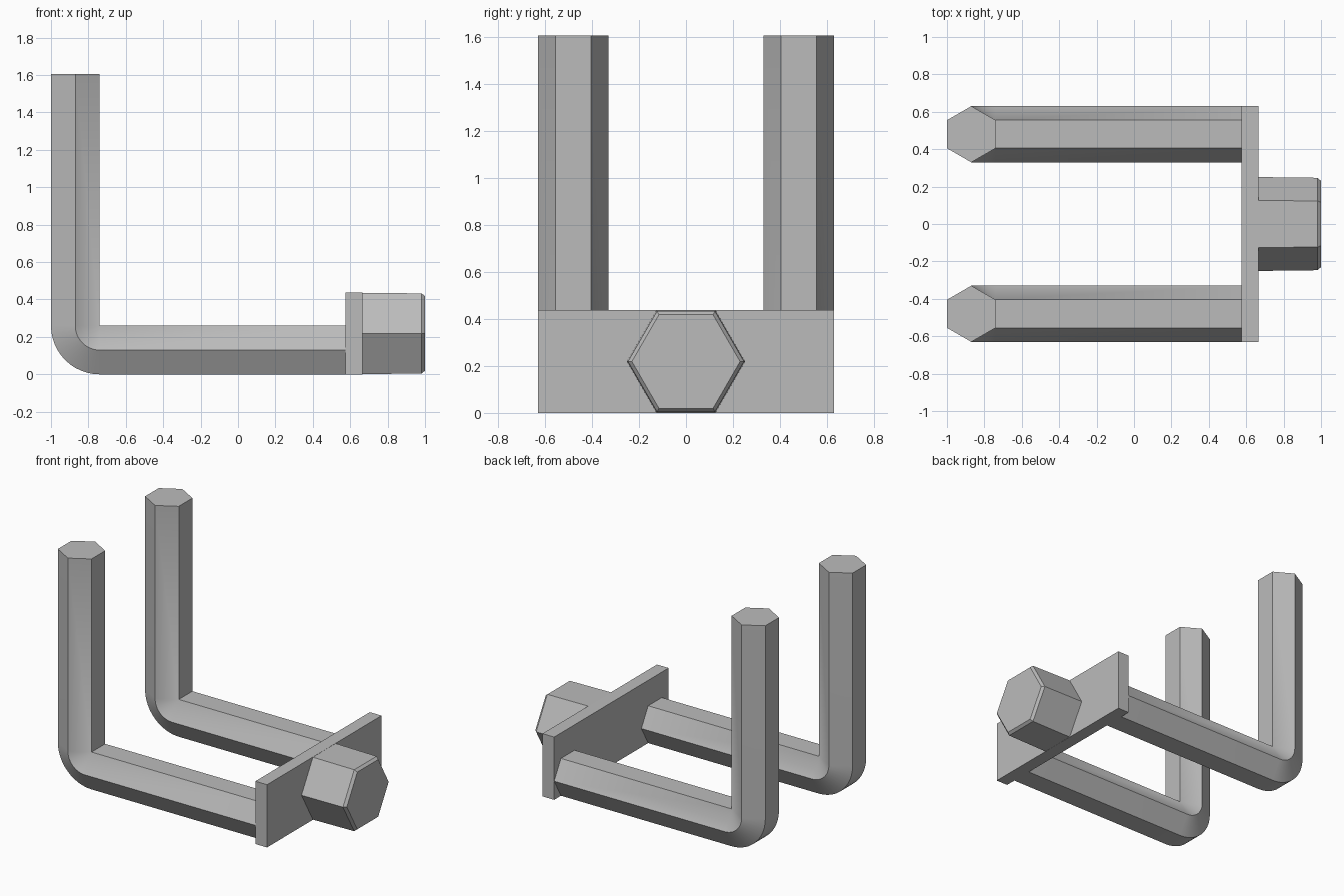
import bpy, bmesh
from math import sin, cos, pi, radians
from mathutils import Vector

if "Cube" in bpy.data.objects:
    bpy.data.objects.remove(bpy.data.objects["Cube"], do_unlink=True)

STEEL = (0.5, 0.5, 0.5, 1)
steel = bpy.data.materials.new("grey steel")
steel.use_nodes = True
steel.diffuse_color = STEEL
steel.node_tree.nodes["Principled BSDF"].inputs["Base Color"].default_value = STEEL


def finish(bm, name):
    bmesh.ops.remove_doubles(bm, verts=bm.verts, dist=0.0005)
    bmesh.ops.recalc_face_normals(bm, faces=bm.faces)
    mesh = bpy.data.meshes.new(name)
    bm.to_mesh(mesh)
    bm.free()
    mesh.materials.append(steel)
    ob = bpy.data.objects.new(name, mesh)
    bpy.context.collection.objects.link(ob)
    return ob


def loft(rings, name):
    """Skin a list of equal-sized point rings and cap both ends."""
    bm = bmesh.new()
    loops = [[bm.verts.new(p) for p in ring] for ring in rings]
    for a, b in zip(loops, loops[1:]):
        for i in range(len(a)):
            j = (i + 1) % len(a)
            # the inside of the bend pinches to one edge, so skip flat faces
            quad = (a[i], a[j], b[j], b[i])
            if (a[i].co - b[i].co).length + (a[j].co - b[j].co).length > 0.001:
                bm.faces.new(quad)
    bm.faces.new(loops[0])
    bm.faces.new(loops[-1])
    return finish(bm, name)


def smooth(ob):
    bpy.ops.object.select_all(action='DESELECT')
    ob.select_set(True)
    bpy.context.view_layer.objects.active = ob
    bpy.ops.object.shade_smooth_by_angle(angle=radians(25))


# Bent hexagonal prongs: a hexagon swept up, round the bend and along
R = 0.15
APO = R * cos(pi / 6)
BEND = Vector((-1 + 2 * APO, 0, 2 * APO))
STEPS = 12


def prong_ring(y, angle, shift):
    out = Vector((-cos(angle), 0, -sin(angle)))
    ring = []
    for k in range(6):
        u, v = R * cos(k * pi / 3), R * sin(k * pi / 3)
        ring.append(BEND + out * (APO + v) + Vector((0, y + u, 0)) + shift)
    return ring


for side, y in (("left_side", 0.48), ("right_side", -0.48)):
    rings = [prong_ring(y, 0, Vector((0, 0, 1.605 - BEND.z)))]
    rings += [prong_ring(y, i / STEPS * pi / 2, Vector()) for i in range(STEPS + 1)]
    rings.append(prong_ring(y, pi / 2, Vector((0.58 - BEND.x, 0, 0))))
    smooth(loft(rings, "back_prong" if y > 0 else "front_prong"))

# Cross plate joining the prongs
plate = bmesh.new()
bmesh.ops.create_cube(plate, size=1)
bmesh.ops.scale(plate, vec=(0.09, 1.26, 0.437), verts=plate.verts)
bmesh.ops.translate(plate, vec=(0.62, 0, 0.2185), verts=plate.verts)
finish(plate, "cross_plate")

# Hexagonal bolt head with a slight taper and a chamfered end
profile = [(0.66, 0.251), (0.982, 0.247), (1.0, 0.23)]
loft([[(x, r * cos(k * pi / 3), 0.2185 + r * sin(k * pi / 3)) for k in range(6)]
      for x, r in profile], "bolt_head")
